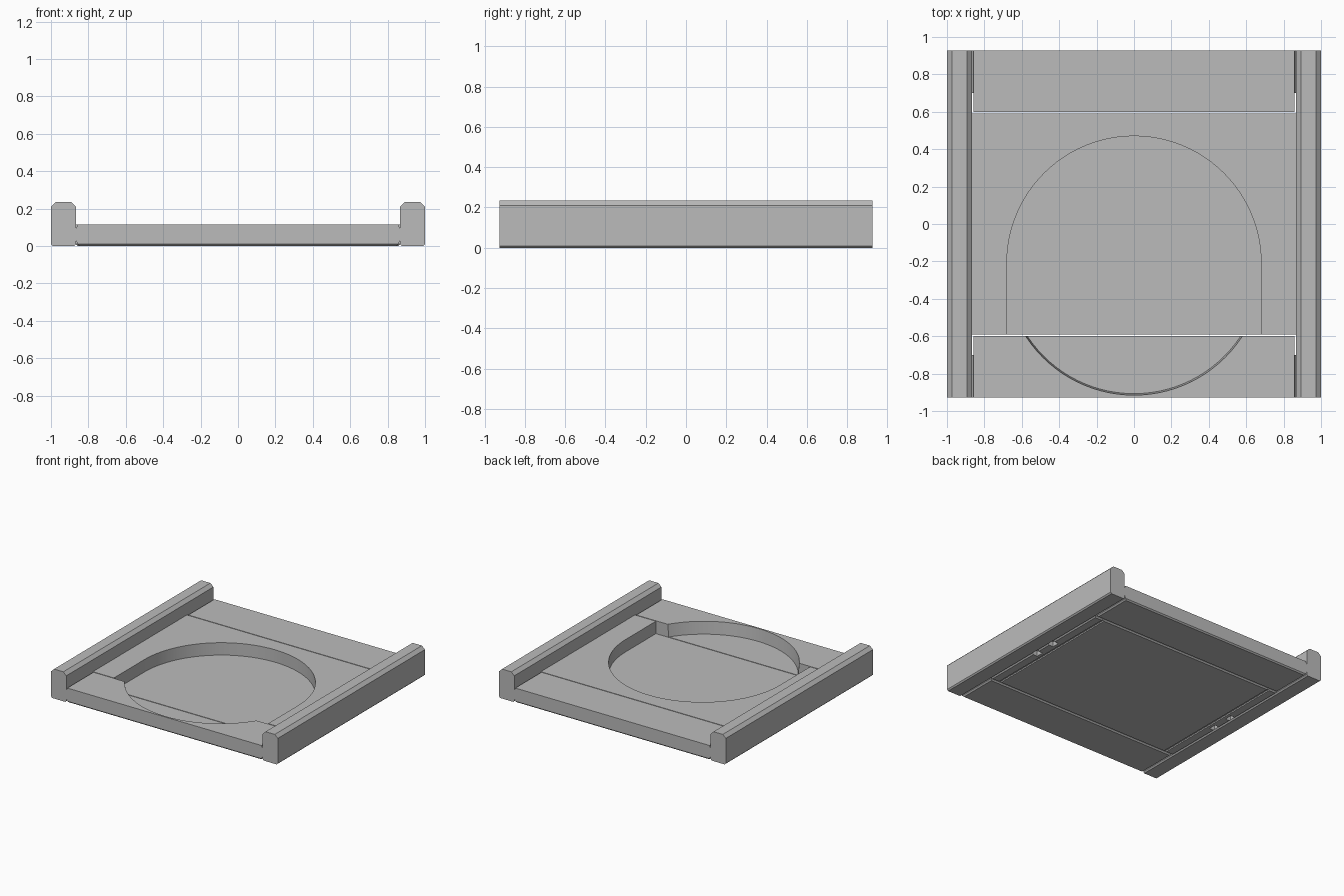
import bpy, bmesh, math

cube = bpy.data.objects.get("Cube")
if cube:
    bpy.data.objects.remove(cube, do_unlink=True)

GREY = (0.5, 0.5, 0.5, 1)
mat = bpy.data.materials.new("plain grey")
mat.use_nodes = True
mat.diffuse_color = GREY
mat.node_tree.nodes["Principled BSDF"].inputs["Base Color"].default_value = GREY

LENGTH = 0.927   # half length of the tray
TOP = 0.115      # top of the planks
FLOOR = 0.016    # floor of the round recess
RAIL_IN = 0.866  # inner face of the rails
CHAMFER = 0.01   # chamfer round the bottom edges


def finish(bm, name):
    bmesh.ops.recalc_face_normals(bm, faces=bm.faces)
    mesh = bpy.data.meshes.new(name)
    bm.to_mesh(mesh)
    bm.free()
    obj = bpy.data.objects.new(name, mesh)
    bpy.context.collection.objects.link(obj)
    mesh.materials.append(mat)
    return obj


def extrude(name, points, offset, chamfer=0):
    """Extrude a closed loop of points, optionally chamfering its bottom edges."""
    bm = bmesh.new()
    face = bm.faces.new([bm.verts.new(p) for p in points])
    moved = bmesh.ops.extrude_face_region(bm, geom=[face])["geom"]
    bmesh.ops.translate(bm, vec=offset,
                        verts=[v for v in moved if isinstance(v, bmesh.types.BMVert)])
    if chamfer:
        low = min(v.co.z for v in bm.verts)
        edges = [e for e in bm.edges if all(v.co.z < low + 1e-5 for v in e.verts)]
        bmesh.ops.bevel(bm, geom=edges, offset=chamfer, segments=1, affect='EDGES')
    return finish(bm, name)


def box(name, x0, x1, y0, y1, z0, z1, chamfer=0):
    loop = [(x0, y0, z0), (x1, y0, z0), (x1, y1, z0), (x0, y1, z0)]
    return extrude(name, loop, (0, 0, z1 - z0), chamfer)


def cut(obj, cutter):
    mod = obj.modifiers.new("cut", 'BOOLEAN')
    mod.operation = 'DIFFERENCE'
    mod.solver = 'EXACT'
    mod.object = cutter
    bpy.context.view_layer.objects.active = obj
    bpy.ops.object.modifier_apply(modifier=mod.name)
    bpy.data.objects.remove(cutter, do_unlink=True)


def smooth(obj):
    bpy.ops.object.select_all(action='DESELECT')
    obj.select_set(True)
    bpy.context.view_layer.objects.active = obj
    bpy.ops.object.shade_smooth_by_angle(angle=math.radians(25))


# Planks
middle = box("middle_plank", -RAIL_IN, RAIL_IN, -0.592, 0.592, 0, TOP, CHAMFER)
front = box("front_plank", -0.857, 0.857, -LENGTH, -0.598, 0, TOP, CHAMFER)
back = box("back_plank", -0.857, 0.857, 0.598, LENGTH, 0, TOP, CHAMFER)

# Arched recess, open towards the front plank
radius, centre = 0.68, -0.21
arch = [(radius * math.cos(math.pi * i / 48), centre + radius * math.sin(math.pi * i / 48), FLOOR)
        for i in range(49)]
arch += [(-radius, -0.7, FLOOR), (radius, -0.7, FLOOR)]
cut(middle, extrude("arch_cutter", arch, (0, 0, 0.2)))

# Round end of the recess in the front plank, with a slightly sloping wall
bm = bmesh.new()
bmesh.ops.create_cone(bm, cap_ends=True, segments=96, radius1=0.682, radius2=0.698, depth=0.2)
bmesh.ops.translate(bm, verts=bm.verts, vec=(0, -0.225, FLOOR + 0.1))
cut(front, finish(bm, "round_cutter"))

for side in (-1, 1):
    # Shallow groove and two pockets under the middle plank
    x = side * 0.785
    cut(middle, box("groove_cutter", x - 0.01, x + 0.01, -0.585, 0.585, -0.02, 0.01))
    for end in (-1, 1):
        x, y = side * 0.845, end * 0.09
        cut(middle, box("pocket_cutter", x - 0.025, x + 0.025, y - 0.03, y + 0.03, -0.02, 0.04))

    # Side rail with chamfered top and bottom
    profile = [(RAIL_IN + CHAMFER, 0), (1 - CHAMFER, 0), (1, CHAMFER), (1, 0.21),
               (0.974, 0.235), (RAIL_IN + 0.026, 0.235), (RAIL_IN, 0.21), (RAIL_IN, CHAMFER)]
    name = "left_rail" if side > 0 else "right_rail"
    extrude(name, [(side * px, -LENGTH, pz) for px, pz in profile], (0, 2 * LENGTH, 0))

    # Rounded tongues joining the end planks to the rail
    for end, label in ((-1, "front"), (1, "back")):
        arc = [(0.856 + 0.02 * math.sin(math.pi * i / 12), 0.012 + 0.1 * i / 12)
               for i in range(13)]
        tongue = extrude(f"{label}_{name}_tongue",
                         [(side * px, end * 0.7, pz) for px, pz in arc],
                         (0, end * (LENGTH - 0.7), 0))
        smooth(tongue)

for plank in (middle, front, back):
    smooth(plank)
